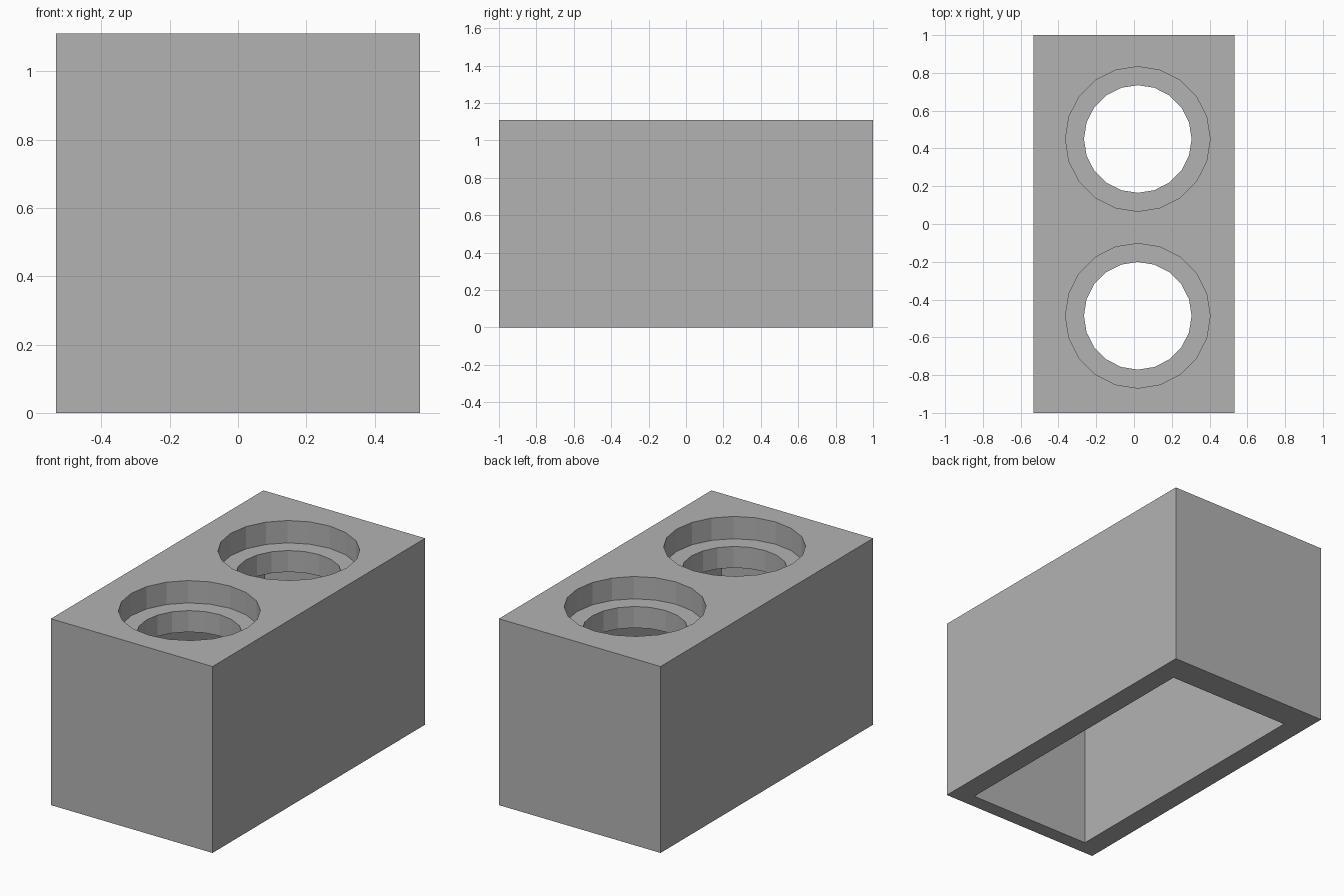
import bpy

if "Cube" in bpy.data.objects:
    bpy.data.objects.remove(bpy.data.objects["Cube"], do_unlink=True)

# Overall sizes
WIDTH, LENGTH, HEIGHT = 1.065, 2.0, 1.11
STEP_Z = 0.977      # floor of the wide bores
CEILING_Z = 0.85    # underside of the top plate
HOLE_X = 0.02
HOLES_Y = (0.45, -0.486)

grey = bpy.data.materials.new("plain grey")
grey.use_nodes = True
grey.diffuse_color = (0.45, 0.45, 0.45, 1)
grey.node_tree.nodes["Principled BSDF"].inputs["Base Color"].default_value = grey.diffuse_color


def box(name, low, high):
    centre = [(a + b) / 2 for a, b in zip(low, high)]
    bpy.ops.mesh.primitive_cube_add(size=1, location=centre)
    obj = bpy.context.object
    obj.name = name
    obj.scale = [b - a for a, b in zip(low, high)]
    bpy.ops.object.transform_apply(location=True, rotation=False, scale=True)
    obj.data.materials.append(grey)
    return obj


def bore(name, radius, y, low, high):
    bpy.ops.mesh.primitive_cylinder_add(
        vertices=20, radius=radius, depth=high - low,
        location=(HOLE_X, y, (low + high) / 2))
    obj = bpy.context.object
    obj.name = name
    obj.data.materials.append(grey)
    return obj


def cut(target, cutter):
    cutter.hide_render = True
    mod = target.modifiers.new(cutter.name, 'BOOLEAN')
    mod.operation = 'DIFFERENCE'
    mod.solver = 'EXACT'
    mod.object = cutter
    bpy.context.view_layer.objects.active = target
    bpy.ops.object.modifier_apply(modifier=mod.name)
    bpy.data.objects.remove(cutter, do_unlink=True)


# Rectangular housing, open underneath with one thicker end wall
housing = box("housing", (-WIDTH / 2, -LENGTH / 2, 0), (WIDTH / 2, LENGTH / 2, HEIGHT))
cut(housing, box("cavity_cutter", (-0.405, -0.912, -0.2), (0.405, 0.828, CEILING_Z)))

# Two stepped round openings through the top plate
for y in HOLES_Y:
    cut(housing, bore("wide_bore_cutter", 0.383, y, STEP_Z, HEIGHT + 0.2))
    cut(housing, bore("narrow_bore_cutter", 0.285, y, CEILING_Z - 0.1, HEIGHT + 0.1))
